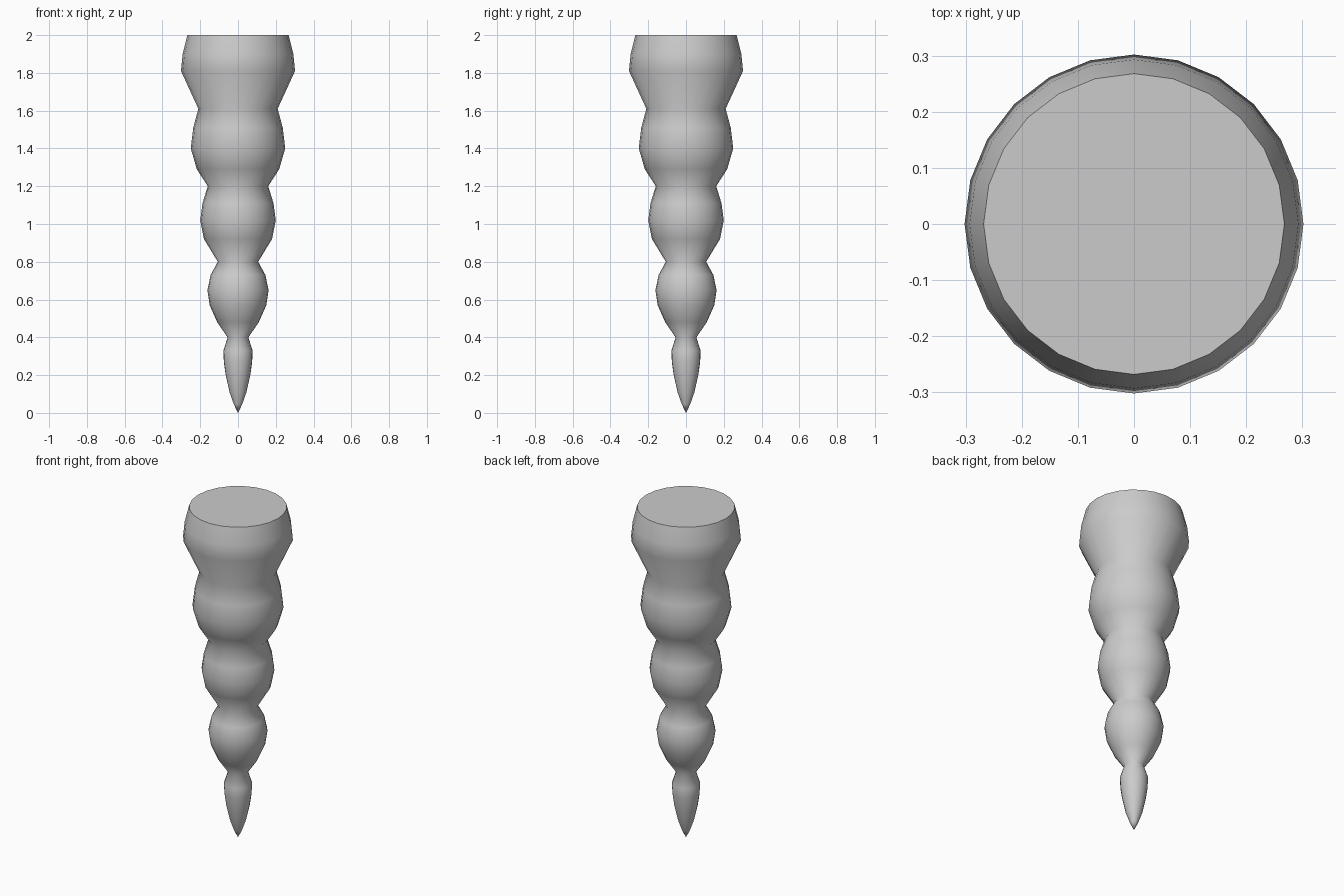
import bpy, bmesh, math

cube = bpy.data.objects.get("Cube")
if cube:
    bpy.data.objects.remove(cube)

SIDES = 24

# Plain grey material
grey = bpy.data.materials.new("light_grey")
grey.use_nodes = True
color = (0.6, 0.6, 0.6, 1)
grey.diffuse_color = color
grey.node_tree.nodes["Principled BSDF"].inputs["Base Color"].default_value = color

# Half outline (radius, height), tip to top rim, one row per bulge
profile = [
    (0, 0), (0.022, 0.045), (0.045, 0.11), (0.065, 0.2), (0.075, 0.27), (0.077, 0.33),
    (0.055, 0.40), (0.11, 0.48), (0.15, 0.57), (0.162, 0.65), (0.145, 0.73),
    (0.107, 0.80), (0.18, 0.92), (0.2, 1.02), (0.188, 1.11),
    (0.16, 1.2), (0.218, 1.29), (0.25, 1.4), (0.237, 1.51),
    (0.21, 1.61), (0.302, 1.81), (0.293, 1.9), (0.268, 2),
]

# Turned body
bm = bmesh.new()
verts = [bm.verts.new((r, 0, z)) for r, z in profile]
edges = [bm.edges.new(pair) for pair in zip(verts, verts[1:])]
bmesh.ops.spin(bm, geom=verts + edges, cent=(0, 0, 0), axis=(0, 0, 1),
               angle=math.tau, steps=SIDES)
bmesh.ops.remove_doubles(bm, verts=bm.verts, dist=0.0005)

# Flat top cap
rim = [e for e in bm.edges if e.is_boundary]
bmesh.ops.contextual_create(bm, geom=rim)
bmesh.ops.recalc_face_normals(bm, faces=bm.faces)

# Smooth sides with a crisp rim
for face in bm.faces:
    face.smooth = len(face.verts) <= 4
for edge in rim:
    edge.smooth = False

mesh = bpy.data.meshes.new("tapered_spike")
bm.to_mesh(mesh)
bm.free()
mesh.materials.append(grey)
spike = bpy.data.objects.new("tapered_spike", mesh)
bpy.context.collection.objects.link(spike)
